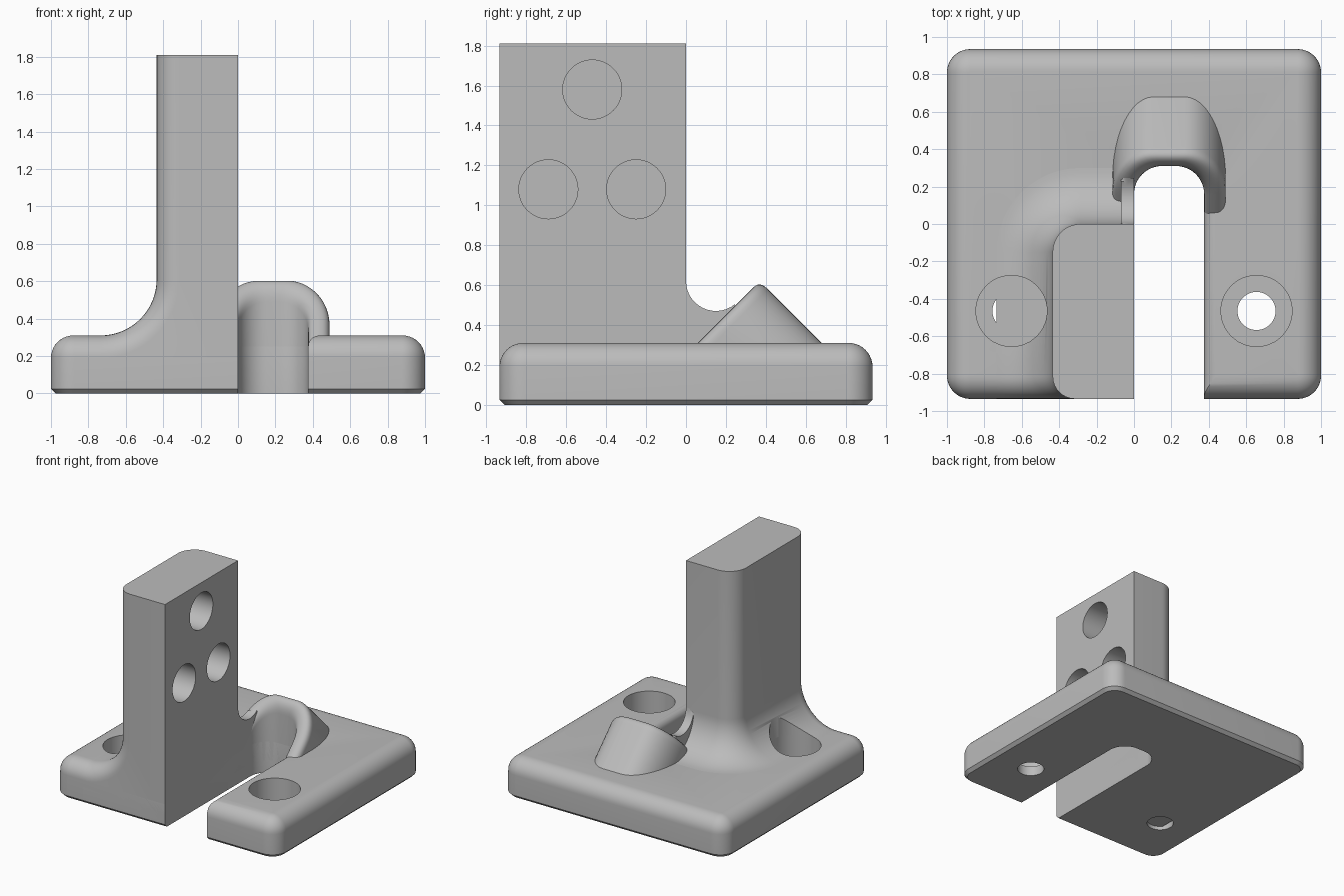
import bpy, bmesh, math
from mathutils import Vector

if "Cube" in bpy.data.objects:
    bpy.data.objects.remove(bpy.data.objects["Cube"])

grey = bpy.data.materials.new("plain grey")
grey.use_nodes = True
grey.diffuse_color = (0.5, 0.5, 0.5, 1)
grey.node_tree.nodes["Principled BSDF"].inputs["Base Color"].default_value = (0.5, 0.5, 0.5, 1)


def make_object(name, bm):
    bmesh.ops.recalc_face_normals(bm, faces=bm.faces[:])
    mesh = bpy.data.meshes.new(name)
    bm.to_mesh(mesh)
    bm.free()
    mesh.materials.append(grey)
    ob = bpy.data.objects.new(name, mesh)
    bpy.context.collection.objects.link(ob)
    return ob


def arc(cx, cy, r, a0, a1, n=12):
    angles = [math.radians(a0 + (a1 - a0) * i / n) for i in range(n + 1)]
    return [(cx + r * math.cos(a), cy + r * math.sin(a)) for a in angles]


def loft(rings):
    """Solid through a stack of closed rings with capped ends."""
    bm = bmesh.new()
    rows = [[bm.verts.new(p) for p in ring] for ring in rings]
    for a, b in zip(rows, rows[1:]):
        for i in range(len(a)):
            j = (i + 1) % len(a)
            bm.faces.new((a[i], a[j], b[j], b[i]))
    bm.faces.new(rows[0])
    bm.faces.new(rows[-1])
    return bm


def cylinder_cutter(name, centre, r, depth, axis):
    bm = bmesh.new()
    bmesh.ops.create_cone(bm, cap_ends=True, segments=48, radius1=r, radius2=r, depth=depth)
    ob = make_object(name, bm)
    ob.location = centre
    ob.rotation_euler = Vector((0, 0, 1)).rotation_difference(Vector(axis)).to_euler()
    ob.hide_render = True
    return ob


def cut(ob, cutters):
    for c in cutters:
        m = ob.modifiers.new("cut", 'BOOLEAN')
        m.operation, m.solver, m.object = 'DIFFERENCE', 'EXACT', c


# Base plate: rounded rectangle with chamfered bottom and rounded top edge
HX, HY, TOP, R = 1.0, 0.935, 0.31, 0.125


def plate_ring(inset, z):
    r = max(R - inset, 0.004)
    pts = []
    for k, (sx, sy) in enumerate(((1, 1), (-1, 1), (-1, -1), (1, -1))):
        pts += arc(sx * (HX - R), sy * (HY - R), r, 90 * k, 90 * k + 90)
    return [(x, y, z) for x, y in pts]


rings = [plate_ring(0.025, 0), plate_ring(0, 0.025)]
rings += [plate_ring(0.12 - dx, TOP - 0.12 + dz) for dx, dz in arc(0, 0, 0.12, 0, 90, 10)]
base = make_object("base_plate", loft(rings))

# Slot cutter, flared at the top so that the slot edge is rounded
SLOT_W, SLOT_END, SLOT_R = 0.375, 0.31, 0.15


def slot_path(f=0.0, y0=-1.2):
    r, cy = SLOT_R + f, SLOT_END - SLOT_R
    return ([(-f, y0)] + arc(SLOT_R, cy, r, 180, 90)
            + arc(SLOT_W - SLOT_R, cy, r, 90, 0) + [(SLOT_W + f, y0)])


def slot_ring(f, z):
    return [(x, y, z) for x, y in slot_path(f)]


rings = [slot_ring(0, -0.1)]
rings += [slot_ring(0.06 - dx, TOP - 0.06 + dz) for dx, dz in arc(0, 0, 0.06, 0, 90, 6)]
rings.append(slot_ring(0.06, 0.5))
slot = make_object("slot_cutter", loft(rings))
slot.hide_render = True

# Counterbored screw holes
bores = []
for side in (-1, 1):
    x = side * 0.655
    bores.append(cylinder_cutter("counterbore_cutter", (x, -0.465, 0.54), 0.19, 0.92, (0, 0, 1)))
    bores.append(cylinder_cutter("screw_hole_cutter", (x, -0.465, 0.1), 0.102, 0.5, (0, 0, 1)))
cut(base, [slot] + bores)

# Upright post with a concave foot on its left and back sides
FOOT, PX, PTOP = 0.3, -0.435, 1.81
levels = [(FOOT, 0.03)]
levels += [(FOOT + a, TOP + FOOT + b) for a, b in arc(0, 0, FOOT, 270, 180, 16)]
levels.append((0, PTOP))
bm = bmesh.new()
rows = []
for o, z in levels:
    r = 0.15 + o
    pts = [(0, -HY), (0, o)] + arc(PX - o + r, o - r, r, 90, 180) + [(PX - o, -HY)]
    rows.append([bm.verts.new((x, y, z)) for x, y in pts])
for a, b in zip(rows, rows[1:]):
    for i in range(1, len(a) - 1):
        bm.faces.new((a[i], a[i + 1], b[i + 1], b[i]))
bm.faces.new(rows[0])
bm.faces.new(rows[-1])
bm.faces.new([row[-1] for row in rows] + [rows[-1][0], rows[0][0]])
bm.faces.new([row[1] for row in rows] + [rows[-1][0], rows[0][0]])
bmesh.ops.recalc_face_normals(bm, faces=bm.faces[:])
front_edges = [bm.edges.get((a[-1], b[-1])) for a, b in zip(rows[1:], rows[2:])]
bmesh.ops.bevel(bm, geom=front_edges, offset=0.12, segments=8, profile=0.5,
                affect='EDGES', clamp_overlap=False)
post = make_object("post", bm)

# Blind round sockets in the inner face of the post
sockets = [cylinder_cutter("socket_cutter", (0, y, z), 0.148, 0.5, (1, 0, 0))
           for y, z in ((-0.47, 1.58), (-0.69, 1.08), (-0.25, 1.08))]
cut(post, sockets + bores[:1])

# Hood round the slot end: sloping rolled rim, sloping back
hood_in = slot_path(0, -0.05)
OR = 0.22
hood_out = ([(-0.115, -0.05)] + arc(-0.115 + OR, 0.37 - OR, OR, 180, 90)
            + arc(0.49 - OR, 0.37 - OR, OR, 90, 0) + [(0.49, -0.05)])


def bend(a, b, c, n=6):
    return [a.lerp(b, t / n).lerp(b.lerp(c, t / n), t / n) for t in range(n + 1)]


BURY, RISE = 0.1, 0.25
rings = []
for (px, py), (qx, qy) in zip(hood_in, hood_out):
    inner = Vector((px, py, py + RISE))
    outer = Vector((qx, qy, qy + RISE))
    mid = inner.lerp(outer, 0.5)
    back = Vector((0, 1, -1))
    ring = [Vector((px, py, BURY))]
    ring += bend(inner - Vector((0, 0, 0.07)), inner, mid)
    ring += bend(mid, outer, outer + back * 0.04)[1:]
    ring.append(outer + back * (qy + RISE - BURY))
    rings.append(ring)
hood = make_object("hood", loft(rings))

# Concave web joining the post to the hood
profile = [(-0.03, 0.3), (-0.03, 0.62)] + arc(0.15, 0.62, 0.15, 180, 310, 14) + [(0.25, 0.3)]
bm = loft([[(x, y, z) for y, z in profile] for x in (-0.07, 0)])
bm.edges.ensure_lookup_table()
rim = [e for e in bm.edges if all(v.co.x < -0.06 and v.co.z > 0.4 and v.co.y >= -0.001 for v in e.verts)]
bmesh.ops.bevel(bm, geom=rim, offset=0.04, segments=5, profile=0.5, affect='EDGES')
web = make_object("web", bm)

# Apply the cuts, drop the cutters and shade
parts = [base, post, hood, web]
for ob in parts:
    bpy.ops.object.select_all(action='DESELECT')
    ob.select_set(True)
    bpy.context.view_layer.objects.active = ob
    for m in list(ob.modifiers):
        bpy.ops.object.modifier_apply(modifier=m.name)
    bpy.ops.object.shade_smooth_by_angle(angle=math.radians(30))
for c in [slot] + bores + sockets:
    bpy.data.objects.remove(c)
